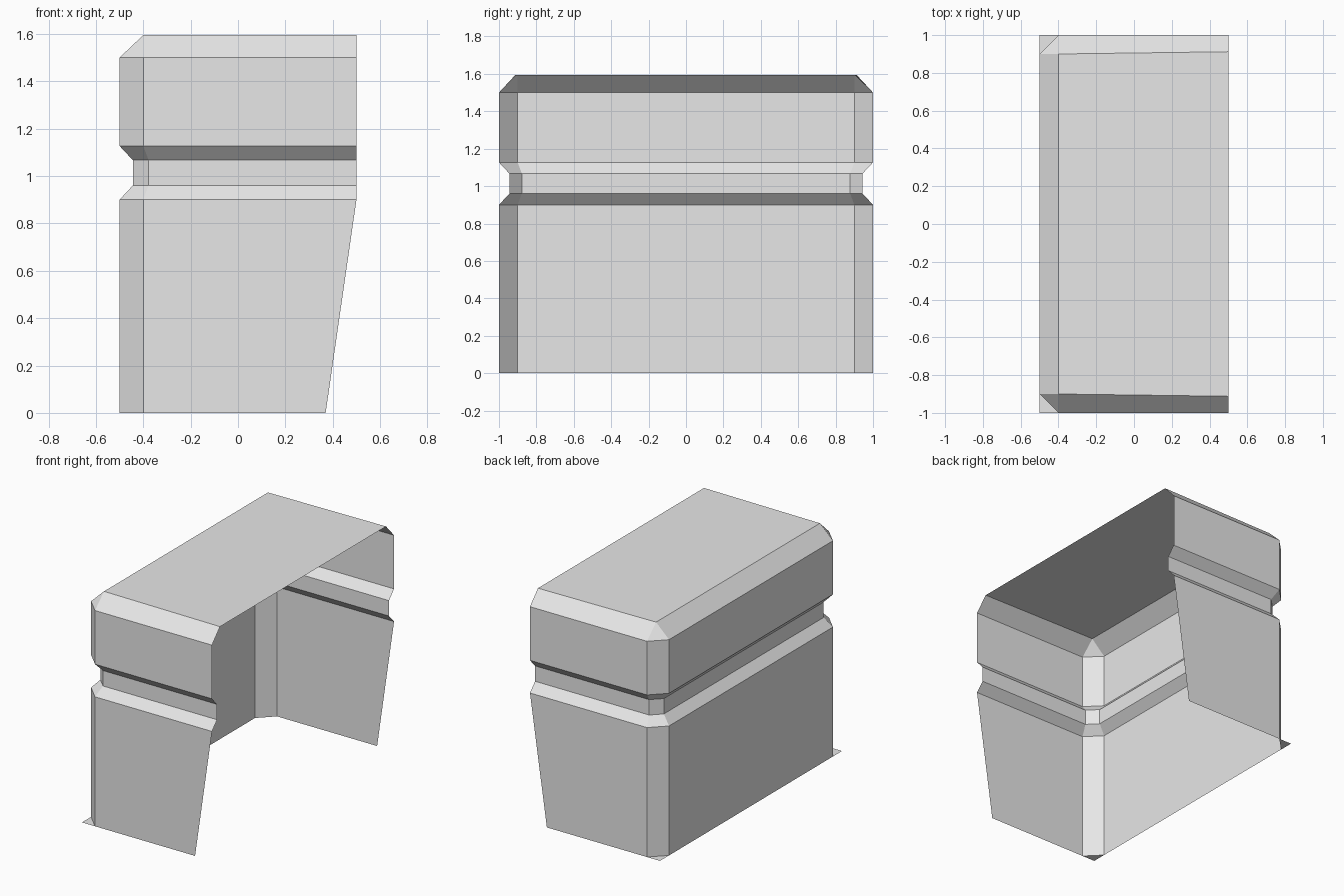
import bpy, bmesh

if "Cube" in bpy.data.objects:
    bpy.data.objects.remove(bpy.data.objects["Cube"])

grey = bpy.data.materials.new("light_grey")
grey.diffuse_color = (0.8, 0.8, 0.8, 1)
grey.use_nodes = True
grey.node_tree.nodes["Principled BSDF"].inputs["Base Color"].default_value = grey.diffuse_color


def finish(name, bm):
    me = bpy.data.meshes.new(name)
    bm.to_mesh(me)
    bm.free()
    me.materials.append(grey)
    bpy.context.collection.objects.link(bpy.data.objects.new(name, me))


# U-shaped outline with chamfered corners, open towards +x
def outline(inset, x_end):
    half = [(x_end, 1 - inset), (-0.4 + 0.4 * inset, 1 - inset),
            (-0.5 + inset, 0.9 - 0.4 * inset)]
    return [(x, -y) for x, y in half] + half[::-1]


# Housing shell: height, inset, open end
levels = [(0, 0, 0.37), (0.9, 0, 0.5), (0.96, 0.056, 0.5),
          (1.067, 0.056, 0.5), (1.127, 0, 0.5), (1.5, 0, 0.5)]
bm = bmesh.new()
rings = [[bm.verts.new((x, y, z)) for x, y in outline(i, e)] for z, i, e in levels]
for lo, hi in zip(rings, rings[1:]):
    for k in range(5):
        bm.faces.new((lo[k + 1], lo[k], hi[k], hi[k + 1]))

# Bevelled top
a, b, c, d = [bm.verts.new((x, y, 1.595)) for x, y in
              ((0.5, -0.912), (-0.4, -0.9), (-0.4, 0.9), (0.5, 0.912))]
r = rings[-1]
for f in ((r[1], r[0], a, b), (r[2], r[1], b), (r[3], r[2], b, c),
          (r[4], r[3], c), (r[5], r[4], c, d), (a, d, c, b)):
    bm.faces.new(f)
bmesh.ops.recalc_face_normals(bm, faces=bm.faces)
finish("housing_shell", bm)

# Small floor triangles filling the chamfered corners
bm = bmesh.new()
for s in (-1, 1):
    pts = [(-0.5, s, 0), (-0.4, s, 0), (-0.5, 0.9 * s, 0)]
    bm.faces.new([bm.verts.new(p) for p in pts[::-s]])
bmesh.ops.recalc_face_normals(bm, faces=bm.faces)
for f in bm.faces:
    f.normal_update()
    if f.normal.z < 0:
        f.normal_flip()
finish("corner_feet", bm)
